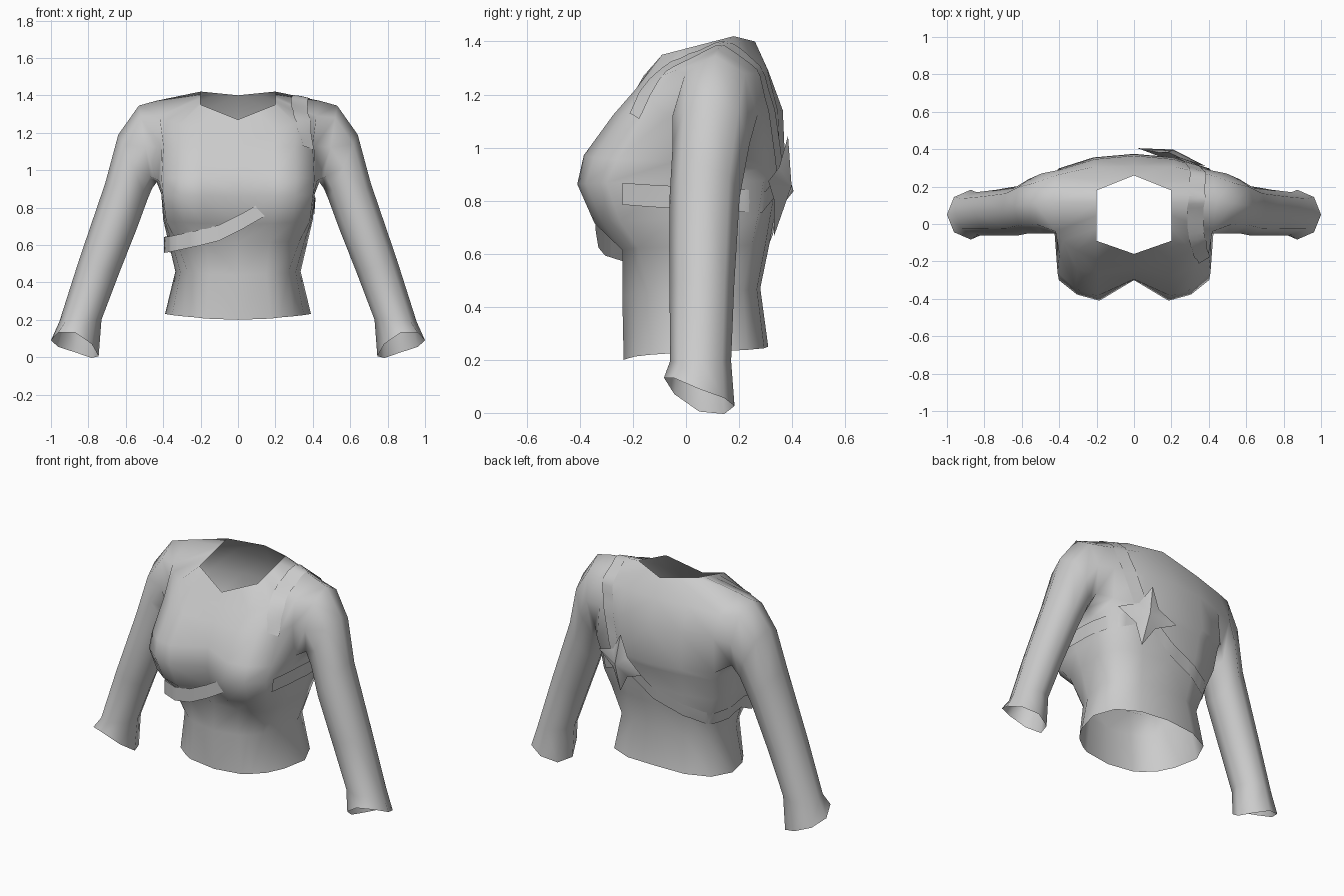
import bpy, bmesh
from math import cos, sin, pi
from mathutils import Vector
from mathutils.bvhtree import BVHTree

cube = bpy.data.objects.get("Cube")
if cube:
    bpy.data.objects.remove(cube, do_unlink=True)

grey = bpy.data.materials.new("plain grey")
grey.use_nodes = True
grey.diffuse_color = (0.6, 0.6, 0.6, 1)
grey.node_tree.nodes["Principled BSDF"].inputs["Base Color"].default_value = (0.6, 0.6, 0.6, 1)


def make_object(name, bm):
    bmesh.ops.recalc_face_normals(bm, faces=bm.faces)
    for face in bm.faces:
        face.smooth = True
    mesh = bpy.data.meshes.new(name)
    bm.to_mesh(mesh)
    bm.free()
    mesh.materials.append(grey)
    obj = bpy.data.objects.new(name, mesh)
    bpy.context.collection.objects.link(obj)
    return obj


def mix(a, b, t):
    return a + (b - a) * t


# Half of a torso ring, from the front centre round the side to the back centre
def torso_ring(z_front, z_back, width, y_mid, y_bust, y_flank, flank, y_back):
    xs = [0, .45, .76 * flank, flank, mix(flank, 1, .6), 1, .55 + .4 * flank, .5, 0]
    ys = [y_mid, y_bust, mix(y_bust, y_flank, .3), y_flank, -.05, .1,
          mix(.1, y_back, .2 + .55 * flank), mix(.1, y_back, .93), y_back]
    return [Vector((width * x, y, mix(z_front, z_back, i / 8)))
            for i, (x, y) in enumerate(zip(xs, ys))]


rings = [torso_ring(*r) for r in (
    (.20, .25, .39, -.235, -.215, -.14, .76, .31),
    (.44, .47, .335, -.24, -.215, -.14, .8, .28),
    (.61, .64, .375, -.235, -.24, -.18, .88, .315),
    (.71, .75, .40, -.26, -.345, -.25, .96, .335),
    (.86, .88, .41, -.30, -.41, -.30, .98, .36),
    (.98, .91, .435, -.295, -.385, -.26, .94, .375),
    (1.12, 1.14, .42, -.24, -.275, -.16, .95, .365))]
# Shoulder line and the six-sided neck opening
rings.append([Vector(p) for p in (
    (0, -.2, 1.2), (.2, -.19, 1.22), (.31, -.14, 1.25), (.38, -.09, 1.27), (.42, -.04, 1.29),
    (.44, .12, 1.37), (.42, .26, 1.28), (.22, .305, 1.3), (0, .31, 1.29))])
corners = [Vector(p) for p in ((0, -.16, 1.27), (.2, -.09, 1.35), (.2, .18, 1.42), (0, .26, 1.4))]
rings.append([corners[0], corners[0].lerp(corners[1], .5)]
             + [corners[1].lerp(corners[2], i / 4) for i in range(5)]
             + [corners[2].lerp(corners[3], .5), corners[3]])

bm = bmesh.new()
grid = [[bm.verts.new(p) for p in ring] for ring in rings]
for r in range(len(grid) - 1):
    for c in range(8):
        if r in (5, 6) and c in (4, 5):
            continue  # armhole
        bm.faces.new((grid[r][c], grid[r][c + 1], grid[r + 1][c + 1], grid[r + 1][c]))

# Sleeve grown from the armhole: outer x z, inner x z, y centre, y radius, front lift
loop = [grid[r][c] for r, c in ((5, 5), (5, 4), (6, 4), (7, 4), (7, 5), (7, 6), (6, 6), (5, 6))]
for xo, zo, xi, zi, y, radius, lift in (
        (.53, 1.345, .46, .90, .11, .16, 0),
        (.64, 1.19, .485, .84, .095, .145, 0),
        (.71, .93, .54, .69, .07, .132, 0),
        (.85, .52, .635, .45, .06, .122, 0),
        (.955, .19, .73, .2, .055, .115, 0),
        (1.0, .09, .745, .005, .05, .133, .053)):
    ring = []
    for k in range(8):
        a = pi - k * pi / 4
        t = (1 + cos(a)) / 2
        rise = lift * (sin(a) + .6 * sin(a) ** 2)
        ring.append(bm.verts.new((mix(xi, xo, t), y - radius * sin(a), mix(zi, zo, t) + rise)))
    for k in range(8):
        n = (k + 1) % 8
        bm.faces.new((loop[k], loop[n], ring[n], ring[k]))
    loop = ring
top = make_object("long_sleeved_top", bm)
mirror = top.modifiers.new("Mirror", "MIRROR")
mirror.merge_threshold = 0.001
bpy.context.view_layer.update()
surface = BVHTree.FromObject(top, bpy.context.evaluated_depsgraph_get())


# Strap laid on the cloth; stretches ahead of y = snap_from keep their own path
def strap(name, path, half_width, snap_from):
    pts = [Vector(p) for p in path]
    steps = [a.lerp(b, i / 4) for a, b in zip(pts, pts[1:]) for i in range(4)] + [pts[-1]]
    bm = bmesh.new()
    last = None
    for p in steps:
        pair = []
        for side in (-1, 0, 1):
            q = p + half_width * side
            if p.y > snap_from:
                spot, normal, _, _ = surface.find_nearest(q)
                out = Vector((q.x, q.y - .08, (q.z - 1) * .8 if q.z > 1 else 0))
                q = spot + normal * (.007 if normal.dot(out) > 0 else -.007)
            pair.append(bm.verts.new(q))
        if last:
            for i in (0, 1):
                bm.faces.new((last[i], last[i + 1], pair[i + 1], pair[i]))
        last = pair
    make_object(name, bm)


upright = Vector((0, 0, .042))
strap("chest_strap_right", [
    (.2, .36, .86), (0, .37, .71), (-.2, .33, .64), (-.34, .22, .6), (-.385, .05, .6),
    (-.395, -.08, .6), (-.36, -.21, .605), (-.22, -.305, .635), (-.1, -.33, .665),
    (.02, -.34, .725), (.15, -.345, .8)],
    upright, -.06)
strap("chest_strap_left", [
    (.2, .36, .86), (.35, .27, .8), (.41, .05, .81), (.415, -.1, .815), (.41, -.24, .825)],
    upright, -.3)
strap("shoulder_strap", [
    (.24, .36, .9), (.3, .34, 1.1), (.34, .29, 1.27), (.34, .2, 1.37), (.33, .08, 1.39),
    (.33, -.05, 1.31), (.35, -.14, 1.2), (.365, -.18, 1.11)],
    Vector((.045, 0, 0)), -.3)

# Four-pointed star on the back
bm = bmesh.new()
centre = Vector((.2, .358, .855))
across, up, out = Vector((.95, -.25, .1)), Vector((-.1, .14, 1)), Vector((.25, .95, 0))
rim = []
for k in range(8):
    reach = .09 if k % 2 else .19
    a = k * pi / 4
    rim.append(bm.verts.new(centre + (across * cos(a) + up * sin(a)) * reach))
for depth in (.042, -.02):
    tip = bm.verts.new(centre + out * depth)
    for k in range(8):
        bm.faces.new((rim[k], rim[(k + 1) % 8], tip))
make_object("back_star", bm)
bpy.context.view_layer.objects.active = bpy.data.objects["back_star"]
bpy.data.objects["back_star"].select_set(True)
bpy.ops.object.shade_smooth_by_angle(angle=pi / 4)
